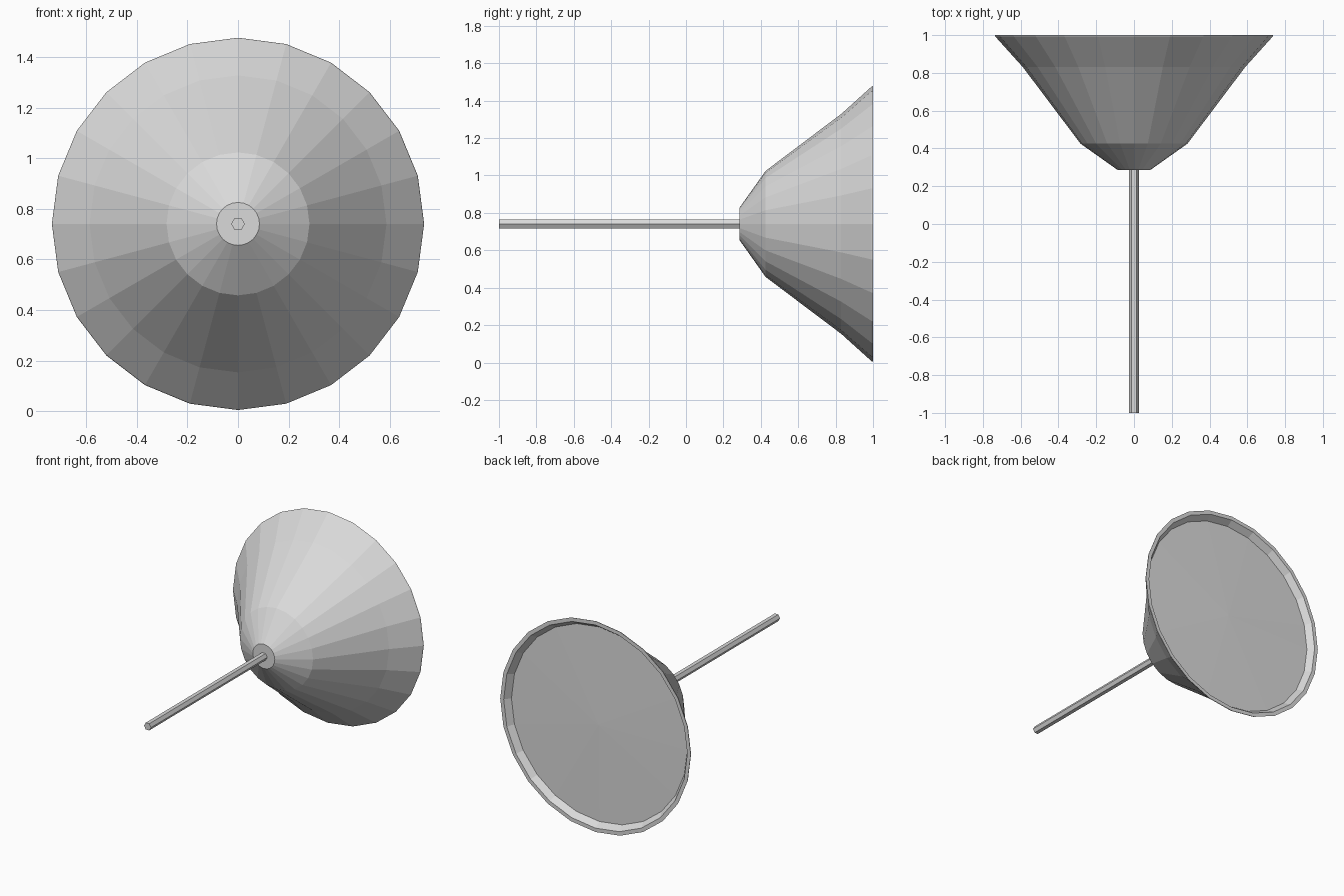
import bpy
import bmesh
import math

if "Cube" in bpy.data.objects:
    bpy.data.objects.remove(bpy.data.objects["Cube"])

CENTRE_Z = 0.741

grey = bpy.data.materials.new("light grey")
grey.diffuse_color = (0.7, 0.7, 0.7, 1)
grey.use_nodes = True
grey.node_tree.nodes["Principled BSDF"].inputs["Base Color"].default_value = grey.diffuse_color


def lathe(name, profile, sides, start=0.0):
    """Spin (y, radius) points round the horizontal y axis; radius 0 makes a pole."""
    bm = bmesh.new()
    rings = []
    for y, r in profile:
        count = sides if r > 0 else 1
        ring = []
        for i in range(count):
            a = start + 2 * math.pi * i / sides
            ring.append(bm.verts.new((r * math.cos(a), y, CENTRE_Z + r * math.sin(a))))
        rings.append(ring)
    for a, b in zip(rings, rings[1:]):
        for i in range(sides):
            j = (i + 1) % sides
            corners = [a[i % len(a)], a[j % len(a)], b[j % len(b)], b[i % len(b)]]
            bm.faces.new(list(dict.fromkeys(corners)))
    bmesh.ops.recalc_face_normals(bm, faces=bm.faces)
    mesh = bpy.data.meshes.new(name)
    bm.to_mesh(mesh)
    bm.free()
    mesh.materials.append(grey)
    obj = bpy.data.objects.new(name, mesh)
    bpy.context.collection.objects.link(obj)
    return obj


# Flared cone with a flat rim, sloped lip and recessed, barely domed back
lathe("flared_cone", [
    (0.285, 0), (0.285, 0.085), (0.425, 0.283), (0.83, 0.588),
    (0.992, 0.734), (1.0, 0.737), (1.0, 0.71), (0.957, 0.68), (0.967, 0),
], 24)

# Thin six-sided rod
lathe("rod", [(-1.0, 0), (-1.0, 0.027), (0.30, 0.027), (0.30, 0)], 6)
